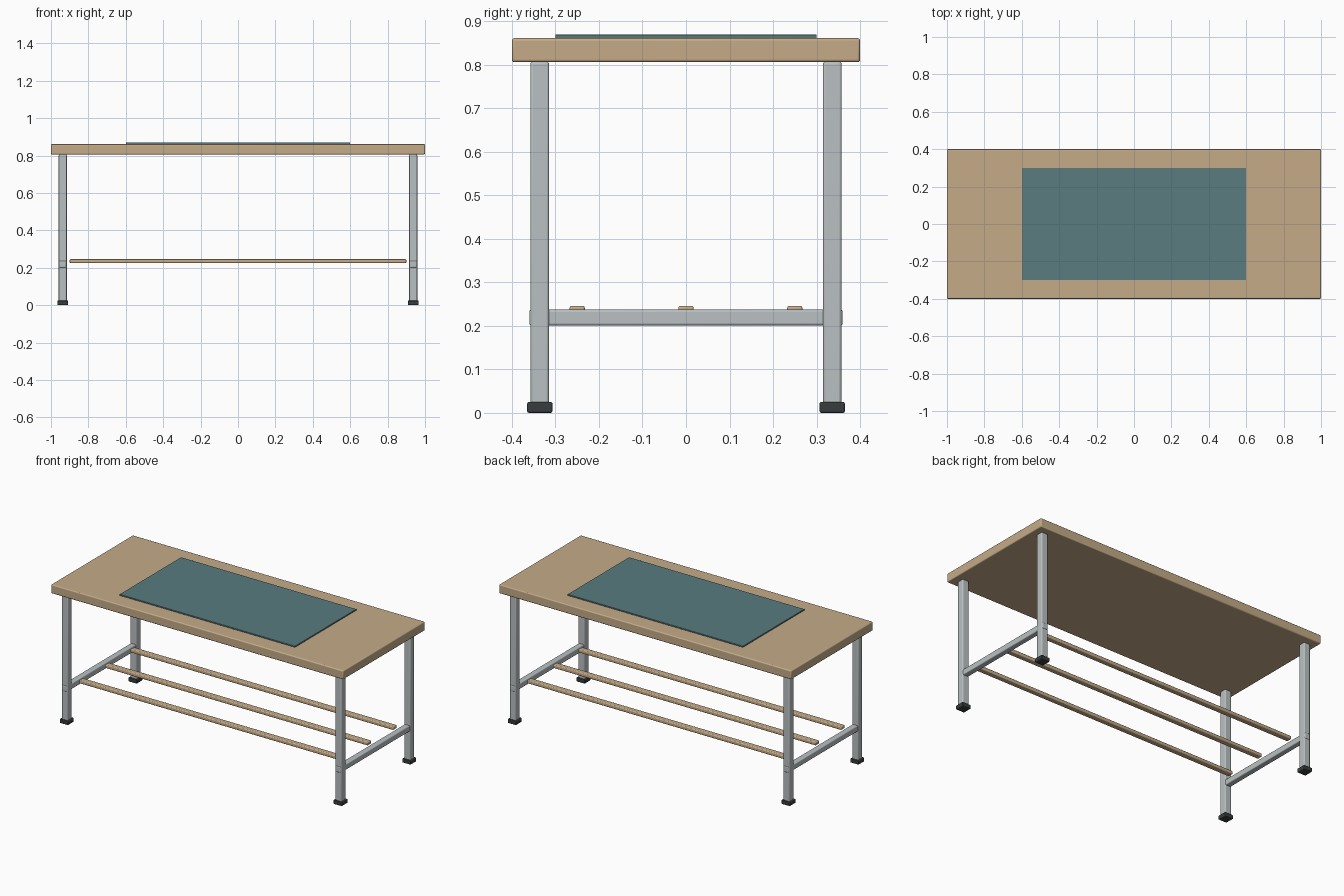
import bpy

if "Cube" in bpy.data.objects:
    bpy.data.objects.remove(bpy.data.objects["Cube"], do_unlink=True)


def material(name, color, metallic=0.0):
    mat = bpy.data.materials.new(name)
    mat.diffuse_color = (*color, 1)
    mat.use_nodes = True
    bsdf = mat.node_tree.nodes["Principled BSDF"]
    bsdf.inputs["Base Color"].default_value = (*color, 1)
    return mat


wood = material("light wood", (0.56, 0.41, 0.25))
steel = material("grey steel", (0.49, 0.53, 0.54))
rubber = material("black rubber", (0.04, 0.045, 0.045))
teal = material("teal mat", (0.10, 0.20, 0.215))


def box(name, x, y, z, mat, bevel=0.0):
    """Box from (low, high) ranges on each axis, with rounded edges."""
    bpy.ops.mesh.primitive_cube_add(size=1, location=[sum(r) / 2 for r in (x, y, z)])
    ob = bpy.context.object
    ob.name = name
    ob.scale = [r[1] - r[0] for r in (x, y, z)]
    bpy.ops.object.transform_apply(location=False, rotation=False, scale=True)
    ob.data.materials.append(mat)
    if bevel:
        mod = ob.modifiers.new("rounded edges", "BEVEL")
        mod.width = bevel
        mod.segments = 3
        bpy.ops.object.shade_smooth_by_angle()
    return ob


def around(center, width):
    return center - width / 2, center + width / 2


# Worktop and the mat lying on it
box("tabletop", (-1, 1), (-0.4, 0.4), (0.806, 0.861), wood, 0.006)
box("desk_mat", (-0.6, 0.6), (-0.3, 0.3), (0.861, 0.869), teal, 0.001)

# Legs with rubber feet, and a cross rail at each end
for sx, side in ((-1, "right"), (1, "left")):
    x = sx * 0.937
    for sy, end in ((-1, "front"), (1, "back")):
        y = sy * 0.336
        box(f"{end}_{side}_leg", around(x, 0.043), around(y, 0.043), (0.012, 0.807), steel, 0.006)
        box(f"{end}_{side}_foot", around(x, 0.058), around(y, 0.058), (0, 0.025), rubber, 0.004)
    box(f"{side}_cross_rail", around(x, 0.036), (-0.36, 0.36), (0.201, 0.237), steel, 0.005)

# Lower shelf slats
for y, place in ((-0.25, "front"), (0, "middle"), (0.25, "back")):
    box(f"{place}_shelf_slat", (-0.9, 0.9), around(y, 0.035), (0.225, 0.246), wood, 0.005)
